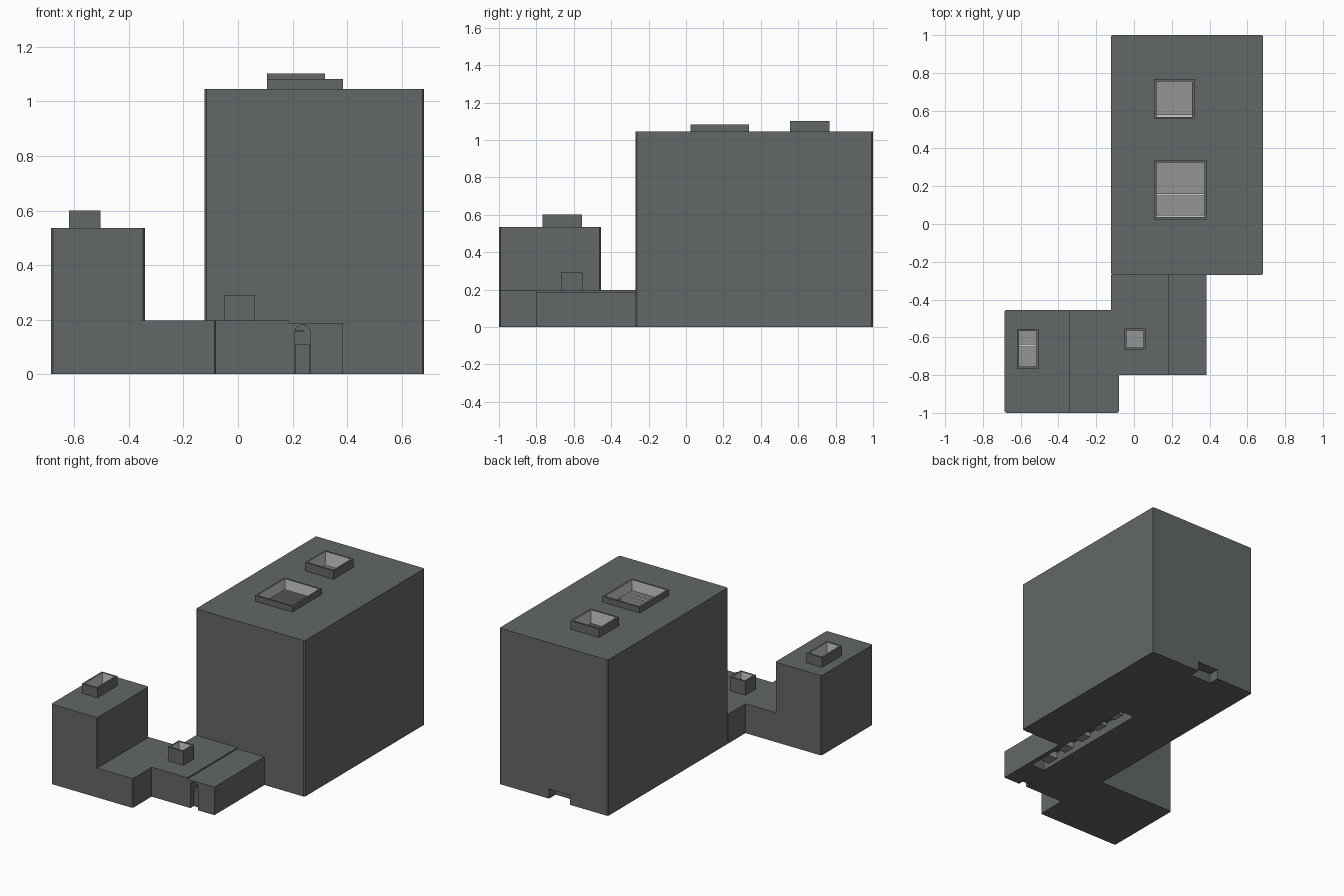
import bpy
import bmesh
import math

cube = bpy.data.objects.get("Cube")
if cube:
    bpy.data.objects.remove(cube, do_unlink=True)


def material(name, colour):
    m = bpy.data.materials.new(name)
    m.use_nodes = True
    rgba = (*colour, 1)
    m.diffuse_color = rgba
    m.node_tree.nodes["Principled BSDF"].inputs["Base Color"].default_value = rgba
    return m


DARK = material("dark_grey_shell", (0.125, 0.135, 0.14))
GREY = material("mid_grey_boards", (0.29, 0.305, 0.30))
PALE = material("pale_plaster", (0.60, 0.62, 0.61))


def add_object(name, bm, mat):
    bmesh.ops.recalc_face_normals(bm, faces=bm.faces)
    mesh = bpy.data.meshes.new(name)
    bm.to_mesh(mesh)
    bm.free()
    mesh.materials.append(mat)
    obj = bpy.data.objects.new(name, mesh)
    bpy.context.scene.collection.objects.link(obj)
    return obj


def box(name, x, y, z, mat=DARK, chamfer=0.0):
    """Box from three (low, high) ranges, optionally chamfering upright edges."""
    bm = bmesh.new()
    bmesh.ops.create_cube(bm, size=1)
    for v in bm.verts:
        v.co = [r[0] if c < 0 else r[1] for c, r in zip(v.co, (x, y, z))]
    if chamfer:
        upright = [e for e in bm.edges
                   if abs(e.verts[0].co.z - e.verts[1].co.z) > 0.001]
        bmesh.ops.bevel(bm, geom=upright, offset=chamfer, segments=1,
                        affect='EDGES')
    return add_object(name, bm, mat)


def arch(name, x, y, z, mat=DARK):
    """Round-headed door shape, extruded along y."""
    cx, r = sum(x) / 2, (x[1] - x[0]) / 2
    spring = z[1] - r
    outline = [(x[1], z[0])]
    outline += [(cx + r * math.cos(a), spring + r * math.sin(a))
                for a in (math.pi * i / 10 for i in range(11))]
    outline.append((x[0], z[0]))
    bm = bmesh.new()
    face = bm.faces.new([bm.verts.new((px, y[0], pz)) for px, pz in outline])
    new = bmesh.ops.extrude_face_region(bm, geom=[face])["geom"]
    for v in new:
        if isinstance(v, bmesh.types.BMVert):
            v.co.y = y[1]
    return add_object(name, bm, mat)


def carve(targets, cutters):
    """Subtract the cutters from each target, keeping cutter colours."""
    for obj in targets:
        for c in cutters:
            mod = obj.modifiers.new("cut", 'BOOLEAN')
            mod.operation = 'DIFFERENCE'
            mod.solver = 'EXACT'
            mod.material_mode = 'TRANSFER'
            mod.object = c
        bpy.context.view_layer.update()
        graph = bpy.context.evaluated_depsgraph_get()
        mesh = bpy.data.meshes.new_from_object(obj.evaluated_get(graph))
        obj.modifiers.clear()
        obj.data = mesh
    for c in cutters:
        bpy.data.objects.remove(c, do_unlink=True)


def skylight(name, x, y, roof, top, well_bottom):
    """Raised curb plus the pale-lined shaft that opens it."""
    t = 0.012
    curb = box(name + "_curb", x, y, (roof, top))
    shaft = box(name + "_shaft", (x[0] + t, x[1] - t), (y[0] + t, y[1] - t),
                (well_bottom, top + 0.05), PALE)
    return curb, shaft


def planks(name, x, y, z, pitch=0.045):
    """Row of floor boards running front to back."""
    n = int((x[1] - x[0]) / pitch)
    for i in range(n):
        a = x[0] + i * pitch
        box(f"{name}_{i + 1}", (a, a + pitch - 0.003), y, (z, z + 0.006), GREY)


ROOF, LOW, LOBBY, TOWER = 1.045, 0.197, 0.188, 0.535

# Outer masses
hall = box("main_hall", (-0.122, 0.683), (-0.27, 1), (0, ROOF), chamfer=0.007)
base = box("tower_base", (-0.685, -0.08), (-1, -0.455), (0, LOW), chamfer=0.007)
tower = box("tower", (-0.685, -0.342), (-1, -0.455), (LOW, TOWER), chamfer=0.007)
passage = box("passage", (-0.122, 0.185), (-0.8, -0.27), (0, LOW))
lobby = box("lobby", (0.185, 0.385), (-0.8, -0.27), (0, LOBBY))

# Skylights
big_curb, big_shaft = skylight("large_skylight", (0.107, 0.385), (0.025, 0.337),
                               ROOF, 1.083, 1.0)
back_curb, back_shaft = skylight("back_skylight", (0.107, 0.32), (0.555, 0.767),
                                 ROOF, 1.102, 1.0)
tower_curb, tower_shaft = skylight("tower_skylight", (-0.62, -0.505),
                                   (-0.767, -0.555), TOWER, 0.60, 0.50)
pass_curb, pass_shaft = skylight("passage_skylight", (-0.052, 0.062),
                                 (-0.667, -0.553), LOW, 0.29, 0.16)

# Rooms, crawl opening, underfloor slot and doorway
hall_room = box("hall_room", (-0.10, 0.66), (-0.25, 0.98), (0.09, 1.01), GREY)
tower_room = box("tower_room", (-0.665, -0.362), (-0.98, -0.475), (0.05, 0.51), GREY)
pass_room = box("passage_room", (-0.10, 0.165), (-0.78, -0.29), (0.04, 0.175), GREY)
crawl = box("crawl_opening", (0.16, 0.315), (0.93, 1.1), (-0.1, 0.065))
slot_a = box("slot_hall", (0.255, 0.355), (-0.4, 0.30), (-0.1, 0.07))
slot_b = box("slot_lobby", (0.255, 0.355), (-0.57, -0.1), (-0.1, 0.07))
door = arch("doorway", (0.208, 0.265), (-0.9, -0.73), (-0.1, 0.18))

carve([big_curb], [])
for curb, shaft in ((big_curb, big_shaft), (back_curb, back_shaft)):
    carve([curb, hall], [shaft])
carve([hall], [hall_room, crawl, slot_a])
carve([tower_curb, tower], [tower_shaft])
carve([tower, base], [tower_room])
carve([pass_curb, passage], [pass_shaft])
carve([passage], [pass_room])
carve([lobby], [slot_b, door])

# Doorway panel and steps
box("door_panel", (0.21, 0.263), (-0.765, -0.73), (0, 0.11))
box("door_rail", (0.21, 0.24), (-0.75, -0.73), (0.155, 0.162))

# Stepped blocks inside the underfloor slot
for i in range(5):
    y = -0.52 + i * 0.16
    box(f"slot_step_{i + 1}", (0.257, 0.353), (y, y + 0.08),
        (0.025 + 0.008 * i, 0.07), GREY)

# Floor boards
planks("hall_board", (-0.07, 0.66), (-0.24, 0.97), 0.09)
planks("tower_board", (-0.66, -0.362), (-0.97, -0.48), 0.05)
planks("passage_board", (-0.10, 0.165), (-0.77, -0.30), 0.04)

# Pale cross beams under the skylights
for name, x, y, z in (("hall_beam_middle", (-0.10, 0.66), 0.155, 0.97),
                      ("hall_beam_front", (-0.10, 0.66), 0.04, 0.97),
                      ("hall_beam_back", (-0.10, 0.66), 0.572, 0.97),
                      ("tower_beam", (-0.665, -0.362), -0.643, 0.47)):
    box(name, x, (y - 0.007, y + 0.007), (z, z + 0.012), PALE)
